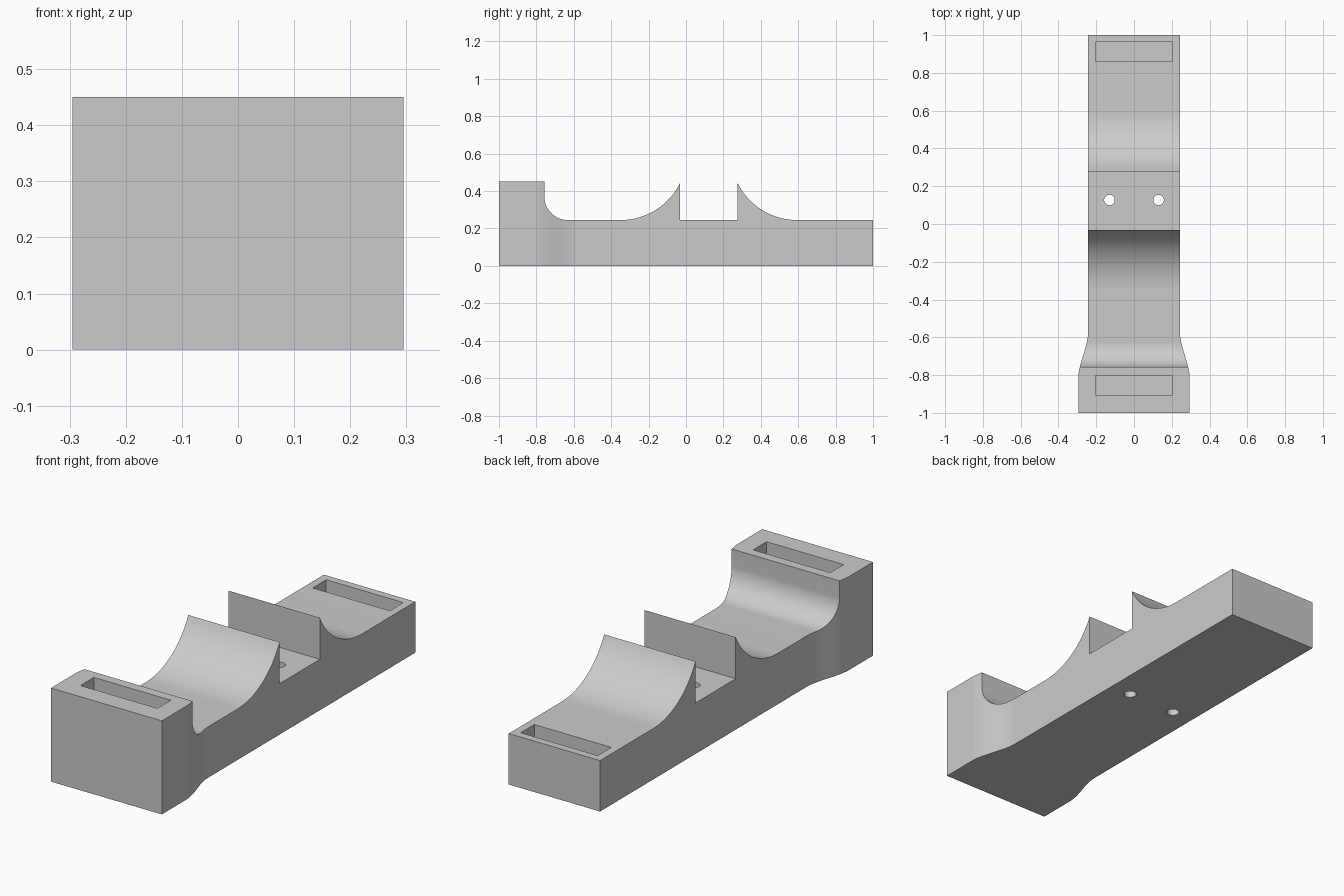
import bpy, bmesh, math
from mathutils import Vector

cube = bpy.data.objects.get("Cube")
if cube:
    bpy.data.objects.remove(cube, do_unlink=True)

grey = bpy.data.materials.new("matte_grey")
grey.use_nodes = True
colour = (0.6, 0.6, 0.6, 1)
grey.diffuse_color = colour
grey.node_tree.nodes["Principled BSDF"].inputs["Base Color"].default_value = colour

LOW, HIGH = 0.245, 0.45
SLIM, WIDE = 0.243, 0.295


def prism(name, outline, direction):
    """Extrude a closed 3D outline along a direction."""
    bm = bmesh.new()
    face = bm.faces.new([bm.verts.new(p) for p in outline])
    ext = bmesh.ops.extrude_face_region(bm, geom=[face])
    verts = [g for g in ext["geom"] if isinstance(g, bmesh.types.BMVert)]
    bmesh.ops.translate(bm, verts=verts, vec=Vector(direction))
    bmesh.ops.recalc_face_normals(bm, faces=bm.faces)
    mesh = bpy.data.meshes.new(name)
    bm.to_mesh(mesh)
    bm.free()
    mesh.materials.append(grey)
    obj = bpy.data.objects.new(name, mesh)
    bpy.context.collection.objects.link(obj)
    return obj


def arc(cy, cz, r, start, end, steps=24):
    angles = [math.radians(start + (end - start) * i / steps) for i in range(steps + 1)]
    return [(cy + r * math.cos(a), cz + r * math.sin(a)) for a in angles]


def box(name, x, y0, y1, z0, z1):
    return prism(name, [(-x, y0, z0), (x, y0, z0), (x, y1, z0), (-x, y1, z0)], (0, 0, z1 - z0))


# Side profile: tall end block, fillet, two curved fins around a notch
mid, gap, run, rise = 0.122, 0.153, 0.32, 0.2
radius = (run ** 2 + rise ** 2) / (2 * rise)
sweep = math.degrees(math.asin(run / radius))
offset = gap + run
profile = [(-1, 0), (-1, HIGH), (-0.757, HIGH)]
profile += arc(-0.632, LOW + 0.125, 0.125, 180, 270)
profile += arc(mid - offset, LOW + radius, radius, 270, 270 + sweep)
profile += [(mid - gap, LOW), (mid + gap, LOW)]
profile += arc(mid + offset, LOW + radius, radius, 270 - sweep, 270)
profile += [(1, LOW), (1, 0)]
body = prism("holder_body", [(-0.5, y, z) for y, z in profile], (1, 0, 0))

# Plan outline: flares smoothly toward the tall end
side = [(SLIM, 1.1)]
for i in range(25):
    t = i / 24
    side.append((SLIM + (WIDE - SLIM) * t * t * (3 - 2 * t), -0.57 - 0.25 * t))
side.append((WIDE, -1.1))
outline = side + [(-x, y) for x, y in reversed(side)]
plan = prism("plan_cutter", [(x, y, -0.1) for x, y in outline], (0, 0, 0.8))

# Strap slots and screw holes
cuts = [(plan, "INTERSECT")]
cuts.append((box("front_slot_cutter", 0.205, -0.905, -0.803, HIGH - 0.2, HIGH + 0.1), "DIFFERENCE"))
cuts.append((box("back_slot_cutter", 0.205, 0.86, 0.963, LOW - 0.2, LOW + 0.1), "DIFFERENCE"))
for sign in (-1, 1):
    ring = arc(sign * 0.13, 0.127, 0.028, 0, 348.75, 31)
    hole = prism("screw_hole_cutter", [(x, y, -0.1) for x, y in ring], (0, 0, 0.8))
    cuts.append((hole, "DIFFERENCE"))

bpy.context.view_layer.objects.active = body
for cutter, operation in cuts:
    mod = body.modifiers.new("cut", "BOOLEAN")
    mod.operation, mod.solver, mod.object = operation, "EXACT", cutter
    bpy.ops.object.modifier_apply(modifier=mod.name)
    bpy.data.objects.remove(cutter, do_unlink=True)

# Smooth curved faces, crisp edges
bpy.ops.object.select_all(action="DESELECT")
body.select_set(True)
bpy.ops.object.shade_smooth_by_angle(angle=math.radians(30))
